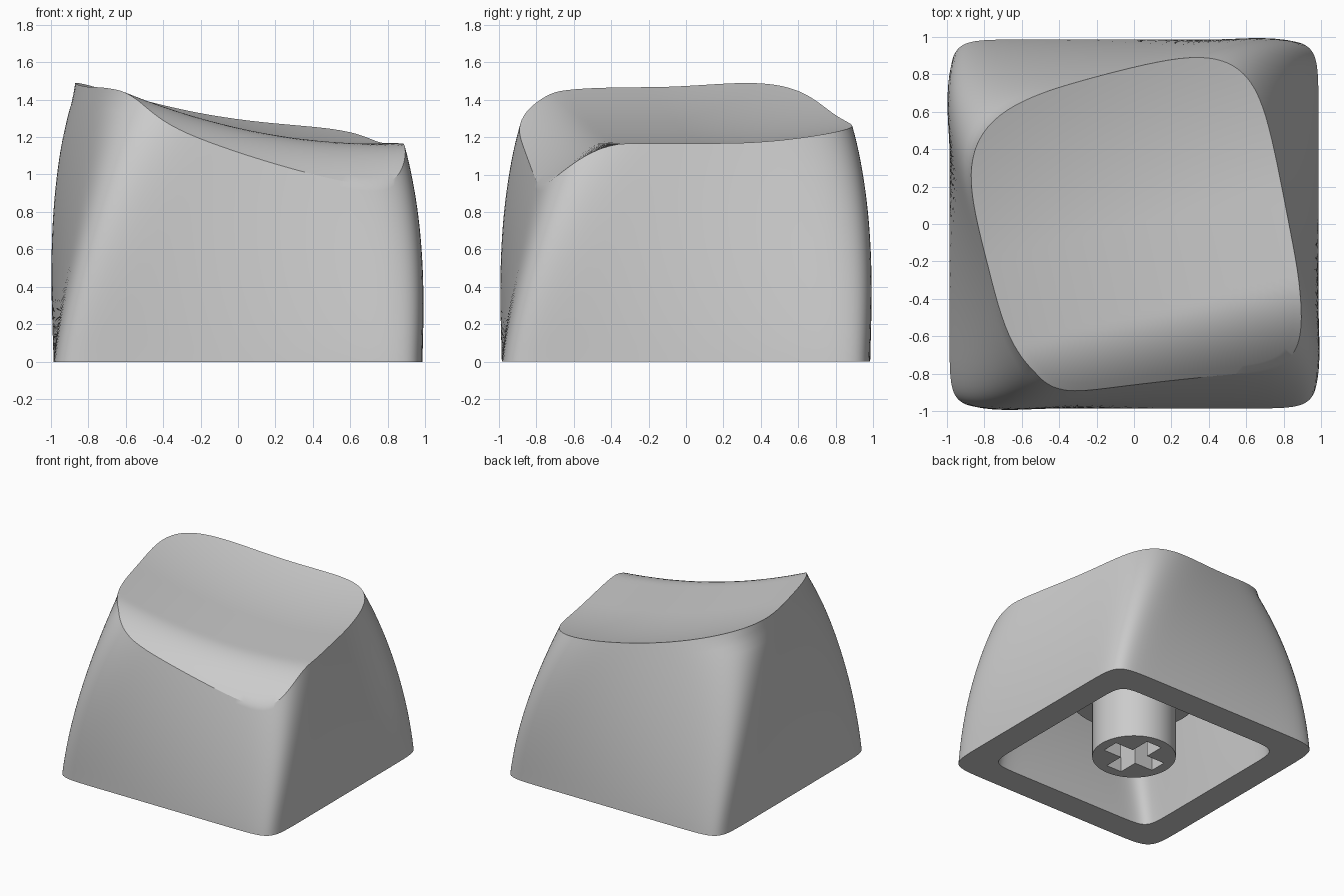
import bpy, bmesh, math
from mathutils import Vector, Matrix

if "Cube" in bpy.data.objects:
    bpy.data.objects.remove(bpy.data.objects["Cube"], do_unlink=True)

COLS = 128
TWIST = math.radians(13)

grey = bpy.data.materials.new("light grey plastic")
grey.use_nodes = True
color = (0.6, 0.6, 0.6, 1)
grey.diffuse_color = color
grey.node_tree.nodes["Principled BSDF"].inputs["Base Color"].default_value = color


def finish(name, bm):
    bmesh.ops.recalc_face_normals(bm, faces=bm.faces)
    mesh = bpy.data.meshes.new(name)
    bm.to_mesh(mesh)
    bm.free()
    obj = bpy.data.objects.new(name, mesh)
    bpy.context.collection.objects.link(obj)
    mesh.materials.append(grey)
    bpy.ops.object.select_all(action="DESELECT")
    obj.select_set(True)
    bpy.context.view_layer.objects.active = obj
    bpy.ops.object.shade_smooth_by_angle(angle=math.radians(30))
    return obj


def section(phi, z, half):
    """Point on a twisted rounded square whose corners soften with height."""
    n = max(3.8, 14 - 7.3 * z)
    c, s = math.cos(phi), math.sin(phi)
    r = half / (abs(c) ** n + abs(s) ** n) ** (1 / n)
    a = phi + TWIST * (z / 1.35) ** 1.15
    return Vector((r * math.cos(a) - 0.02 * z * z, r * math.sin(a), z))


def outer(phi, z):
    return section(phi, z, 0.985 - 0.04 * z - 0.073 * z * z)


def inner(phi, z):
    return section(phi, z, 0.76 - 0.1 * z - 0.12 * z * z)


def dish(p):
    """Height of the scooped top, rolling down at its front edge."""
    u = p.x * math.cos(TWIST) + p.y * math.sin(TWIST)
    v = p.y * math.cos(TWIST) - p.x * math.sin(TWIST)
    z = 1.225 - 0.185 * u + 0.14 * u * u
    return z + 0.15 * max(v, 0) ** 2 - 1.3 * min(v + 0.5, 0) ** 2


def rim_height(phi):
    lo, hi = 0.5, 1.8
    for _ in range(40):
        z = (lo + hi) / 2
        if dish(outer(phi, z)) > z:
            lo = z
        else:
            hi = z
    return lo


# Angles gathered towards the corners
turns = [2 * math.pi * i / COLS for i in range(COLS)]
angles = [t + 0.7 * math.sin(4 * t) / 4 for t in turns]
rims = [rim_height(a) for a in angles]

# Cap shell: inner wall downwards, outer wall upwards, then the scooped top
CEILING, WALL, TOP = 0.85, 28, 22
rings = [[inner(a, CEILING * (1 - k / 12)) for a in angles] for k in range(13)]
rings += [[outer(a, z * k / WALL) for a, z in zip(angles, rims)] for k in range(WALL + 1)]
edge = rings[-1]
for k in range(1, TOP):
    ring = []
    for p in edge:
        q = p * (1 - k / TOP)
        q.z = dish(q)
        ring.append(q)
    rings.append(ring)

bm = bmesh.new()
verts = [[bm.verts.new(p) for p in ring] for ring in rings]
for a, b in zip(verts, verts[1:]):
    for i in range(COLS):
        j = (i + 1) % COLS
        bm.faces.new((a[i], a[j], b[j], b[i]))
for ring, z in ((verts[0], CEILING), (verts[-1], dish(Vector()))):
    centre = bm.verts.new((0, 0, z))
    for i in range(COLS):
        bm.faces.new((ring[i], ring[(i + 1) % COLS], centre))
finish("cap_shell", bm)


# Stem: round post with a cross-shaped socket
def loop(bm, points):
    vs = [bm.verts.new((x, y, 0)) for x, y in points]
    return [bm.edges.new((vs[i], vs[(i + 1) % len(vs)])) for i in range(len(vs))]


def extrude_up(bm, edges, height):
    new = bmesh.ops.extrude_edge_only(bm, edges=edges)["geom"]
    top = [g for g in new if isinstance(g, bmesh.types.BMVert)]
    bmesh.ops.translate(bm, verts=top, vec=(0, 0, height))
    bmesh.ops.contextual_create(bm, geom=[g for g in new if isinstance(g, bmesh.types.BMEdge)])


L, W = 0.235, 0.07
arm = [(L, -W), (L, W), (W, W)]
cross = []
for k in range(4):
    turn = Matrix.Rotation(k * math.pi / 2, 2)
    cross += [tuple(turn @ Vector(p)) for p in arm]
circle = [(0.315 * math.cos(2 * math.pi * i / 64), 0.315 * math.sin(2 * math.pi * i / 64))
          for i in range(64)]
bm = bmesh.new()
post_edge, socket_edge = loop(bm, circle), loop(bm, cross)
bmesh.ops.triangle_fill(bm, use_beauty=True, edges=post_edge + socket_edge)
extrude_up(bm, post_edge, CEILING + 0.02)
extrude_up(bm, socket_edge, 0.45)
finish("stem", bm)

# Collar around the root of the stem
bm = bmesh.new()
bmesh.ops.create_cone(bm, cap_ends=True, segments=64, radius1=0.48, radius2=0.48,
                      depth=0.36, matrix=Matrix.Translation((0, 0, 0.69)))
finish("stem_collar", bm)
